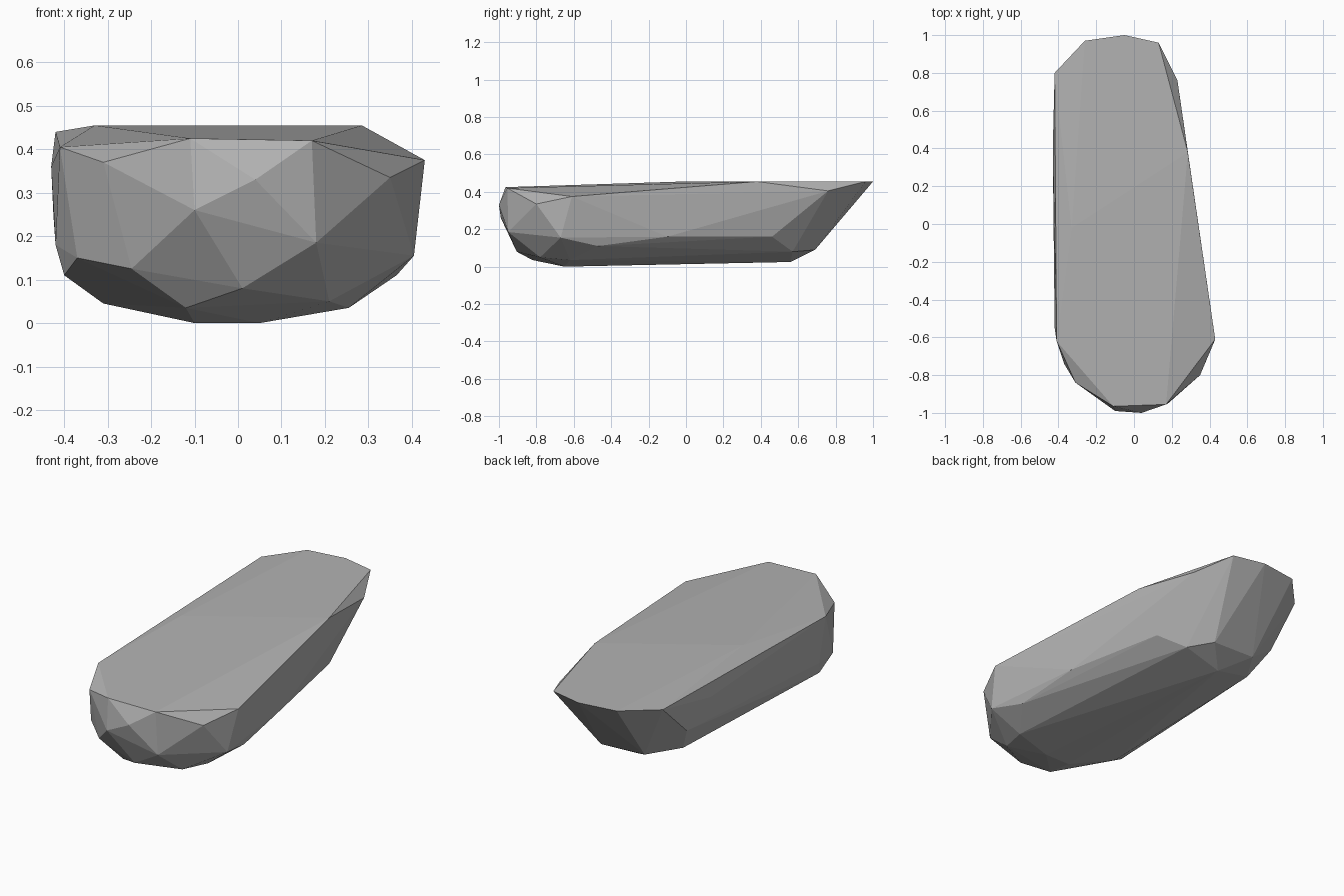
import bpy
import bmesh
from mathutils import Vector

default_cube = bpy.data.objects.get("Cube")
if default_cube:
    bpy.data.objects.remove(default_cube, do_unlink=True)

HUNDREDTH = 0.01

# Outline of the nearly flat top, running round the stone
top_rim = [
    (-42, 80, 44), (-26, 97, 45.5), (-5, 100, 45.5), (13, 96, 45.5),
    (28.5, 38, 45.5), (43, -61, 37.5), (17, -95.5, 42), (-11, -96.5, 42.5),
    (-31, -84, 37), (-41, -62, 40.5), (-33, -2, 45.5),
]

# Corners round the sides, between the top and the underside
flanks = [
    (23, 76, 40.5), (35, -80, 33.5), (4, -100, 33), (-10, -99, 26),
    (18, -95, 18.5), (40.5, -67, 15.5), (34, -10, 16), (23, 46, 16),
    (-42.5, 60, 25), (-43, 40, 36), (-42, -55, 18), (-37, -74, 15),
    (-24.5, -85, 12.5),
]

# Corners of the underside, ending in the sloping back
underside = [
    (1, -90.5, 8), (21, -78, 5), (25.5, -62, 3.5), (36.5, -47, 11),
    (5, -65, 0), (-10, -65, 0), (-12, -82, 3.5), (-31, -52, 4.5),
    (-40, -58, 11), (-34, 51, 10), (-23, 68.5, 10), (3, 69, 9),
    (12, 57, 8), (-10, 56, 2.5),
]


def flat_material(name, colour):
    """Plain matte material, the same in viewport and render."""
    material = bpy.data.materials.new(name)
    material.use_nodes = True
    material.diffuse_color = colour
    shader = material.node_tree.nodes["Principled BSDF"]
    shader.inputs["Base Color"].default_value = colour
    shader.inputs["Roughness"].default_value = 0.9
    return material


def faceted_stone(name, rings, material):
    """Wrap a faceted convex skin round the given rings of corners."""
    bm = bmesh.new()
    for ring in rings:
        for corner in ring:
            bm.verts.new(Vector(corner) * HUNDREDTH)
    hull = bmesh.ops.convex_hull(bm, input=bm.verts[:])
    inside = {item for key in ("geom_interior", "geom_unused")
              for item in hull[key] if isinstance(item, bmesh.types.BMVert)}
    bmesh.ops.delete(bm, geom=list(inside), context="VERTS")
    bmesh.ops.recalc_face_normals(bm, faces=bm.faces[:])
    for face in bm.faces:
        face.smooth = False
    mesh = bpy.data.meshes.new(name)
    bm.to_mesh(mesh)
    bm.free()
    mesh.materials.append(material)
    stone = bpy.data.objects.new(name, mesh)
    bpy.context.collection.objects.link(stone)
    return stone


# The whole stone is one colour
stone_grey = flat_material("stone grey", (0.45, 0.45, 0.45, 1))
faceted_stone("flat_topped_rock", [top_rim, flanks, underside], stone_grey)
